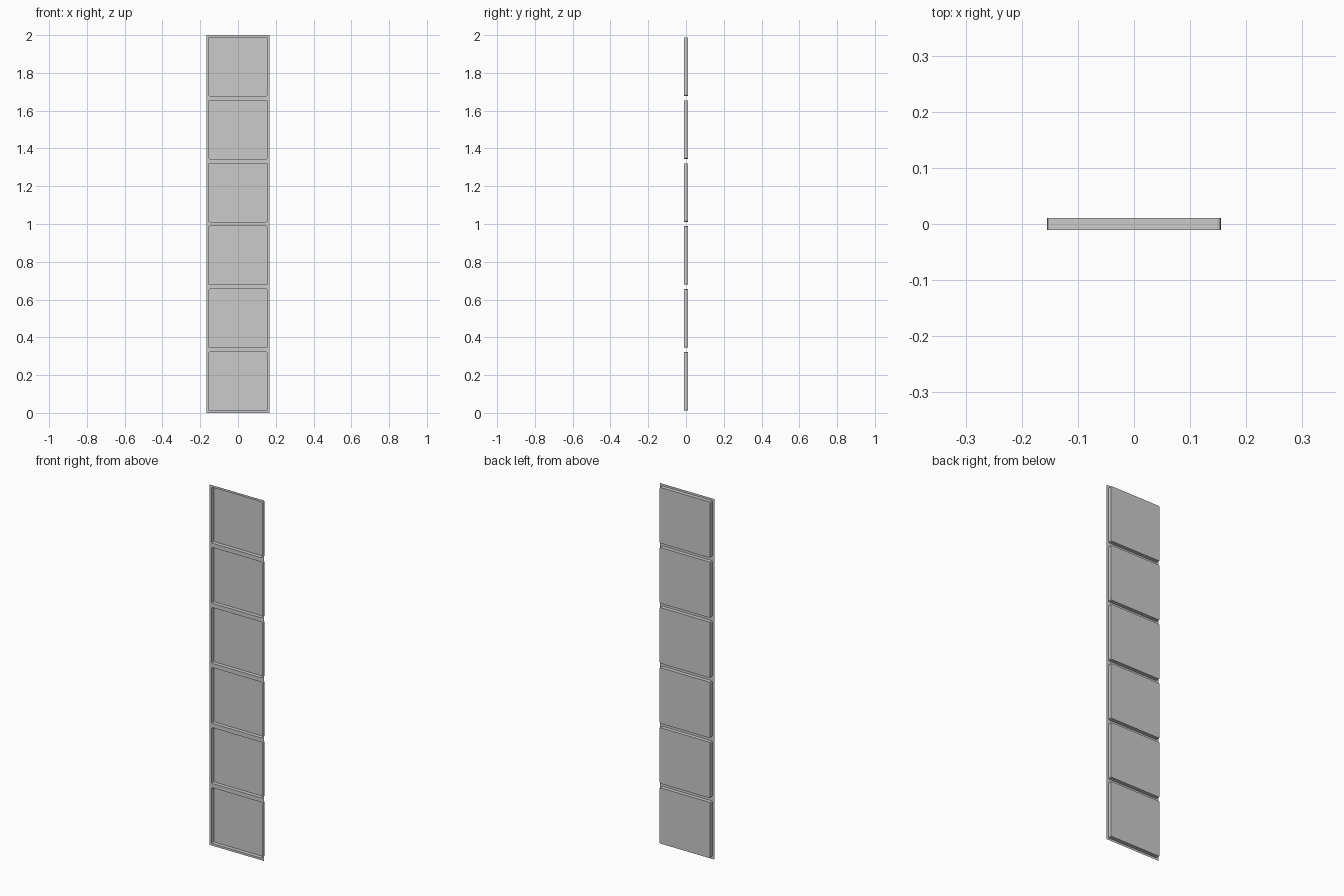
import bpy, bmesh

if "Cube" in bpy.data.objects:
    bpy.data.objects.remove(bpy.data.objects["Cube"])

CELLS = 6
CELL = 2.0 / CELLS      # pitch of one square tray
HALF = CELL / 2
TRAY = 0.30             # tray opening
DEPTH = 0.021

bm = bmesh.new()

# Thin front sheet: one column of square cells, facing -y
rows = [[bm.verts.new((x, -DEPTH / 2, i * CELL)) for x in (-HALF, HALF)]
        for i in range(CELLS + 1)]
cells = [bm.faces.new((a[0], a[1], b[1], b[0])) for a, b in zip(rows, rows[1:])]
bm.normal_update()

# Rim around each cell, then the tray pressed in towards the back
bmesh.ops.inset_individual(bm, faces=cells, thickness=(CELL - TRAY) / 2)
bmesh.ops.inset_individual(bm, faces=cells, thickness=0.0)
for f in cells:
    for v in f.verts:
        v.co.y = DEPTH / 2

# Small chamfer on the upright tray corners
corners = [e for e in bm.edges
           if abs(e.verts[0].co.y - e.verts[1].co.y) > DEPTH * 0.5]
bmesh.ops.bevel(bm, geom=corners, offset=0.006, segments=2, profile=0.5,
                affect='EDGES')

mesh = bpy.data.meshes.new("tray_strip")
bm.to_mesh(mesh)
bm.free()
strip = bpy.data.objects.new("tray_strip", mesh)
bpy.context.collection.objects.link(strip)
